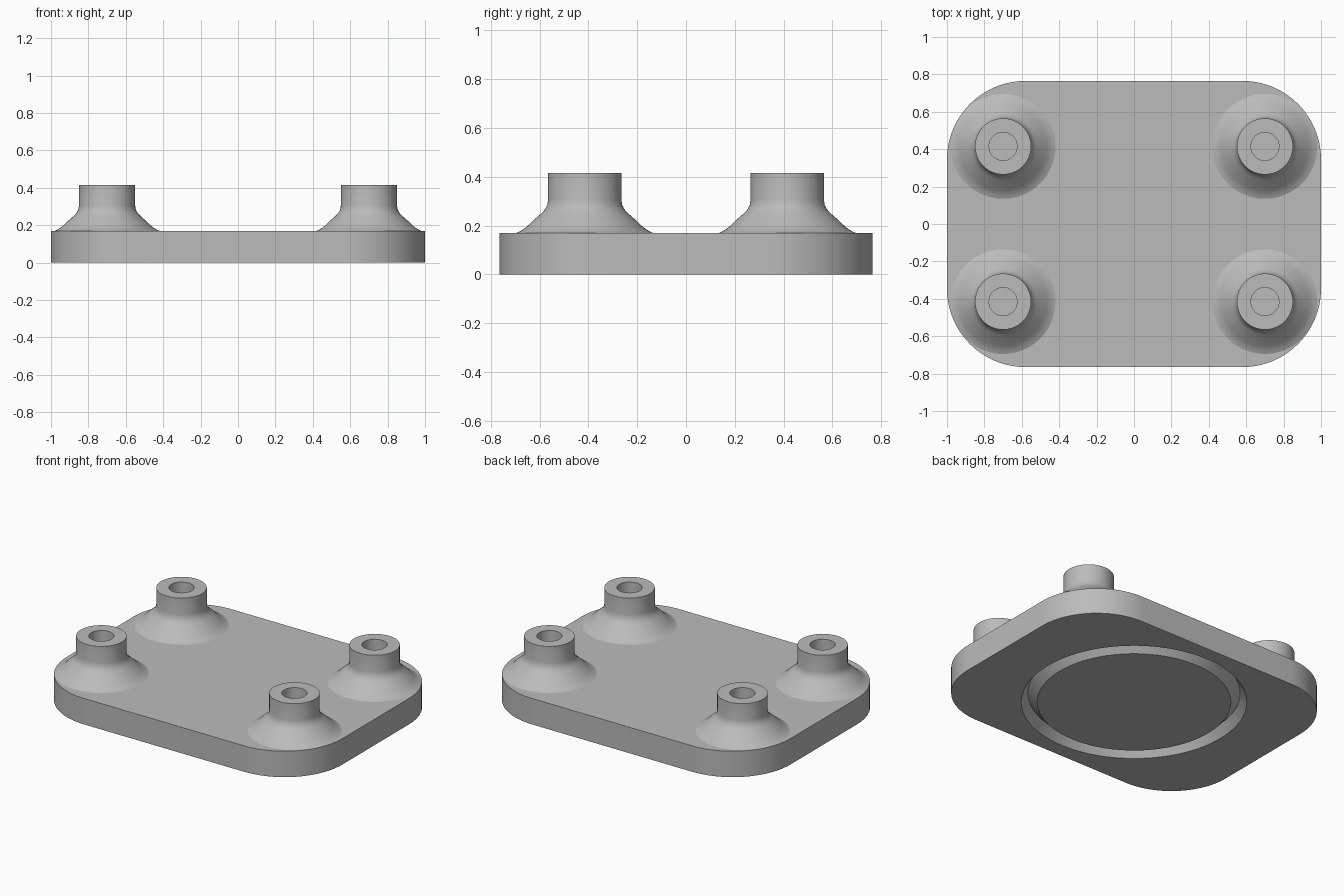
import bpy
import bmesh
from math import cos, sin, pi, radians
from mathutils import Vector

cube = bpy.data.objects.get("Cube")
if cube:
    bpy.data.objects.remove(cube, do_unlink=True)

grey = bpy.data.materials.new("plain_grey")
grey.use_nodes = True
colour = (0.5, 0.5, 0.5, 1)
grey.diffuse_color = colour
grey.node_tree.nodes["Principled BSDF"].inputs["Base Color"].default_value = colour

HALF_X, HALF_Y, THICK, CORNER = 1.0, 0.765, 0.17, 0.42
POST_X, POST_Y, POST_TOP = 0.70, 0.415, 0.415


def loft(name, rings, cap_start=True, cap_end=True):
    """Skin a list of closed rings that share one point count."""
    bm = bmesh.new()
    loops = [[bm.verts.new(p) for p in ring] for ring in rings]
    n = len(loops[0])
    for a, b in zip(loops, loops[1:]):
        for i in range(n):
            j = (i + 1) % n
            bm.faces.new((a[i], a[j], b[j], b[i]))
    if cap_start:
        bm.faces.new(loops[0][::-1])
    if cap_end:
        bm.faces.new(loops[-1])
    bm.normal_update()
    mesh = bpy.data.meshes.new(name)
    bm.to_mesh(mesh)
    bm.free()
    mesh.materials.append(grey)
    obj = bpy.data.objects.new(name, mesh)
    bpy.context.collection.objects.link(obj)
    bpy.ops.object.select_all(action='DESELECT')
    obj.select_set(True)
    bpy.context.view_layer.objects.active = obj
    bpy.ops.object.shade_smooth_by_angle(angle=radians(30))
    return obj


def circle(radius, z, n=64):
    return [(radius * cos(2 * pi * i / n), radius * sin(2 * pi * i / n), z)
            for i in range(n)]


def rounded_outline(arc_steps=20, edge_steps=12):
    """Counter-clockwise rounded rectangle with divided straight edges."""
    corners = [(1, 1), (-1, 1), (-1, -1), (1, -1)]
    arcs = []
    for k, (sx, sy) in enumerate(corners):
        centre = Vector((sx * (HALF_X - CORNER), sy * (HALF_Y - CORNER)))
        arcs.append([centre + CORNER * Vector((cos(a), sin(a))) for a in
                     (pi / 2 * (k + i / arc_steps) for i in range(arc_steps + 1))])
    points = []
    for k, arc in enumerate(arcs):
        points += arc
        after = arcs[(k + 1) % 4][0]
        points += [arc[-1].lerp(after, i / edge_steps) for i in range(1, edge_steps)]
    return points


# Base plate with a ring groove in its underside
outline = rounded_outline()


def at_height(z):
    return [(p.x, p.y, z) for p in outline]


def groove_ring(radius, z):
    return [(*(p.normalized() * radius), z) for p in outline]


loft("base_plate", [
    groove_ring(0.575, 0), groove_ring(0.63, 0.06), groove_ring(0.67, 0),
    at_height(0), at_height(THICK)])

# Hollow posts with flared feet: hole floor, rim, shaft, then the flare
profile = [(0.075, THICK + 0.01), (0.075, POST_TOP), (0.15, POST_TOP),
           (0.15, 0.305), (0.154, 0.283), (0.164, 0.265), (0.178, 0.25),
           (0.21, 0.222), (0.235, 0.198), (0.25, 0.186), (0.265, 0.177),
           (0.28, THICK)]
for side, sx in (("left", 1), ("right", -1)):
    for end, sy in (("front", -1), ("back", 1)):
        post = loft(f"{end}_{side}_post",
                    [circle(r, z) for r, z in profile[::-1]],
                    cap_start=False)
        post.location = (sx * POST_X, sy * POST_Y, 0)
